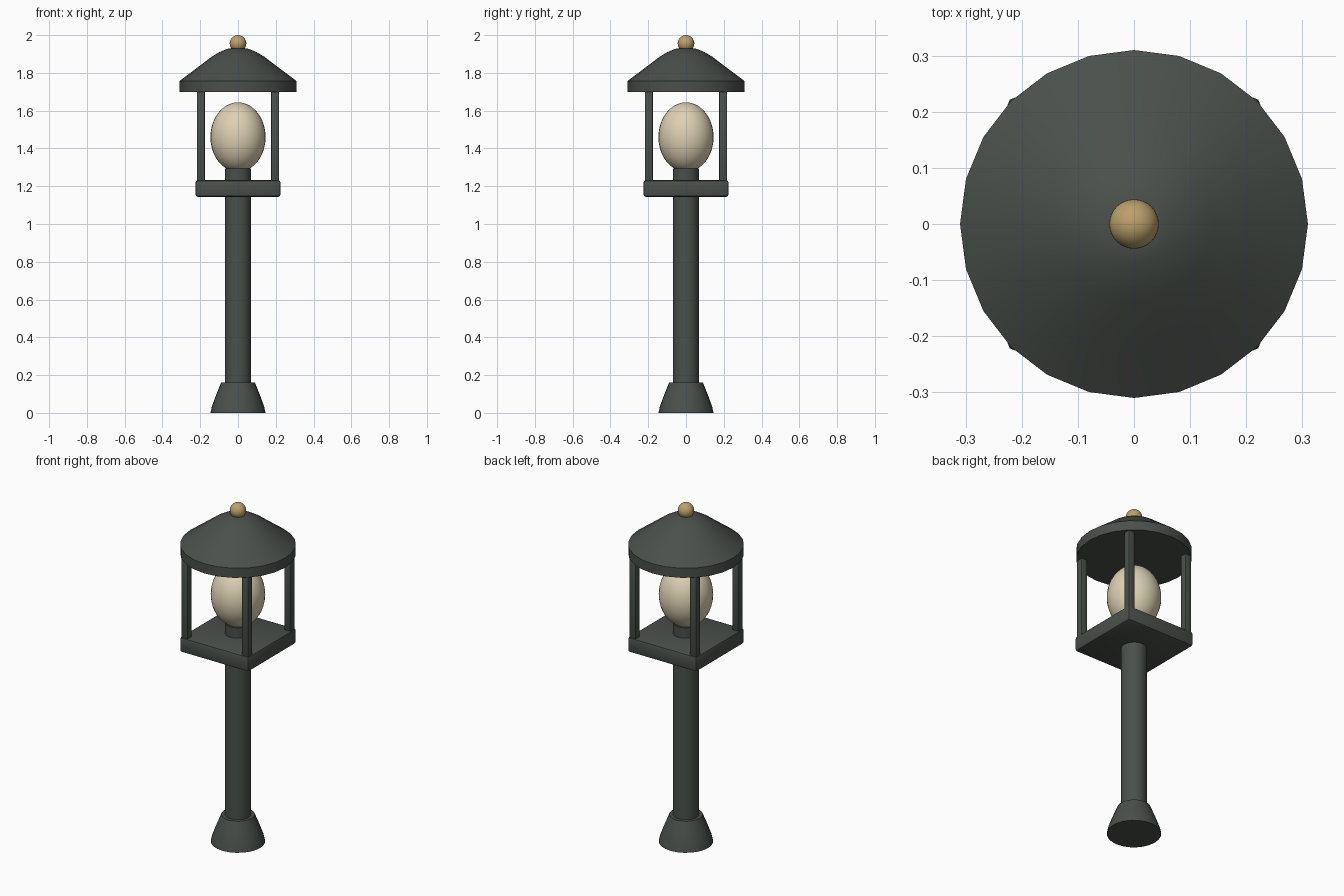
import bpy, bmesh, math

cube = bpy.data.objects.get("Cube")
if cube:
    bpy.data.objects.remove(cube, do_unlink=True)


def material(name, rgb):
    mat = bpy.data.materials.new(name)
    mat.use_nodes = True
    mat.diffuse_color = (*rgb, 1)
    bsdf = mat.node_tree.nodes["Principled BSDF"]
    bsdf.inputs["Base Color"].default_value = (*rgb, 1)
    bsdf.inputs["Roughness"].default_value = 0.6
    return mat


iron = material("dark green iron", (0.068, 0.08, 0.07))
glow = material("warm cream glass", (0.73, 0.64, 0.45))
brass = material("brass", (0.50, 0.35, 0.145))


def finish(obj, name, mat, angle=35):
    obj.name = obj.data.name = name
    obj.data.materials.append(mat)
    bpy.ops.object.select_all(action="DESELECT")
    obj.select_set(True)
    bpy.context.view_layer.objects.active = obj
    bpy.ops.object.shade_smooth_by_angle(angle=math.radians(angle))
    return obj


def lathe(name, profile, sides, mat):
    """Spin a (radius, height) profile, capping both ends."""
    bm = bmesh.new()
    rings = []
    for r, z in profile:
        angles = [math.tau * i / sides for i in range(sides)]
        rings.append([bm.verts.new((r * math.cos(a), r * math.sin(a), z)) for a in angles])
    for low, high in zip(rings, rings[1:]):
        for i in range(sides):
            j = (i + 1) % sides
            bm.faces.new((low[i], low[j], high[j], high[i]))
    bm.faces.new(rings[0][::-1])
    bm.faces.new(rings[-1])
    mesh = bpy.data.meshes.new(name)
    bm.to_mesh(mesh)
    bm.free()
    obj = bpy.data.objects.new(name, mesh)
    bpy.context.collection.objects.link(obj)
    return finish(obj, name, mat)


def box(name, centre, size, bevel, mat):
    bpy.ops.mesh.primitive_cube_add(size=1, location=centre)
    obj = bpy.context.object
    for v in obj.data.vertices:
        v.co = [c * s for c, s in zip(v.co, size)]
    mod = obj.modifiers.new("soft edges", "BEVEL")
    mod.width, mod.segments = bevel, 2
    bpy.ops.object.modifier_apply(modifier=mod.name)
    return finish(obj, name, mat)


def ball(name, z, radius, height, mat):
    bpy.ops.mesh.primitive_uv_sphere_add(segments=32, ring_count=20, location=(0, 0, z))
    obj = bpy.context.object
    for v in obj.data.vertices:
        v.co = (v.co.x * radius, v.co.y * radius, v.co.z * height)
    return finish(obj, name, mat)


# Foot and pole
lathe("foot", [(0.146, 0), (0.138, 0.035), (0.118, 0.09), (0.09, 0.16)], 24, iron)
lathe("pole", [(0.07, 0.002), (0.07, 1.293)], 24, iron)

# Lantern tray with four corner posts
box("tray", (0, 0, 1.188), (0.45, 0.45, 0.088), 0.012, iron)
for sx, side in ((1, "left"), (-1, "right")):
    for sy, end in ((-1, "front"), (1, "back")):
        box(f"{end}_{side}_post", (sx * 0.197, sy * 0.197, 1.465),
            (0.042, 0.042, 0.49), 0.006, iron)

# Lamp globe, roof and finial
ball("lamp_globe", 1.46, 0.146, 0.184, glow)
lathe("roof", [(0.31, 1.70), (0.31, 1.757), (0.22, 1.824), (0.14, 1.885),
               (0.10, 1.909), (0.07, 1.922), (0.045, 1.93)], 24, iron)
ball("finial", 1.956, 0.044, 0.044, brass)
